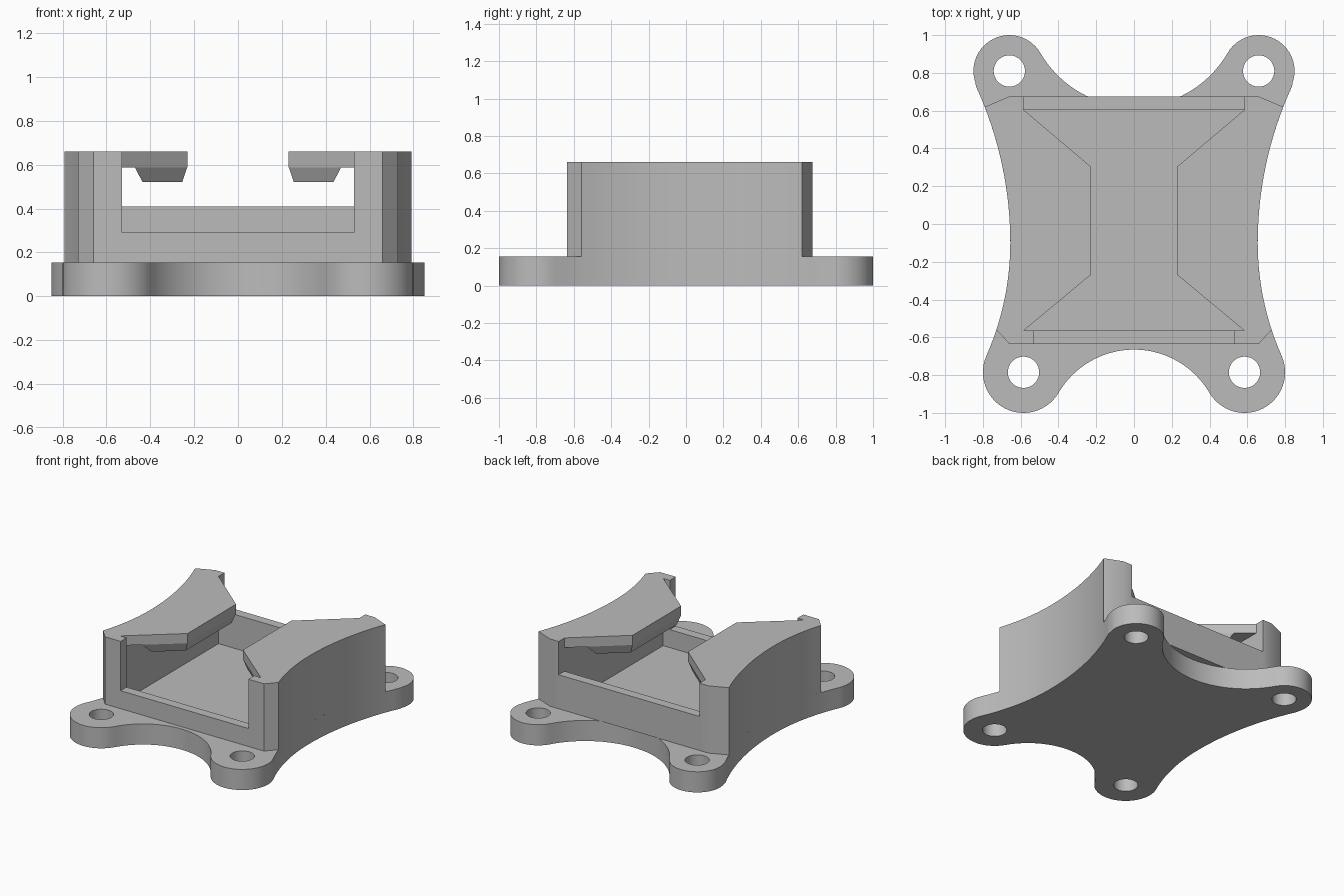
import bpy, bmesh
from math import atan2, cos, sin, pi, sqrt, radians

cube = bpy.data.objects.get("Cube")
if cube:
    bpy.data.objects.remove(cube, do_unlink=True)

GREY = (0.5, 0.5, 0.5, 1)
grey = bpy.data.materials.new("light_grey_plastic")
grey.use_nodes = True
grey.diffuse_color = GREY
grey.node_tree.nodes["Principled BSDF"].inputs["Base Color"].default_value = GREY

PLATE_TOP, WALL_TOP = 0.155, 0.66
WAIST_X, WAIST_Y = 0.655, -0.1
R_FRONT, R_BACK = 1.475, 1.98      # side arc radii either side of the waist


def arc(center, radius, start, end, n):
    """Points on a circle from the direction of start to the direction of end, the short way."""
    cx, cy = center
    a = atan2(start[1] - cy, start[0] - cx)
    turn = (atan2(end[1] - cy, end[0] - cx) - a + pi) % (2 * pi) - pi
    return [(cx + radius * cos(a + turn * i / n), cy + radius * sin(a + turn * i / n))
            for i in range(n + 1)]


def finish(obj):
    obj.data.materials.clear()
    obj.data.materials.append(grey)
    bpy.ops.object.select_all(action='DESELECT')
    obj.select_set(True)
    bpy.context.view_layer.objects.active = obj
    bpy.ops.object.shade_smooth_by_angle(angle=radians(25))
    return obj


def loft(name, bottom, top, z0, z1):
    """Closed solid between two outlines with the same number of points."""
    bm = bmesh.new()
    lo = [bm.verts.new((x, y, z0)) for x, y in bottom]
    hi = [bm.verts.new((x, y, z1)) for x, y in top]
    bm.faces.new(lo)
    bm.faces.new(hi)
    for i in range(len(lo)):
        j = (i + 1) % len(lo)
        bm.faces.new((lo[i], lo[j], hi[j], hi[i]))
    bmesh.ops.recalc_face_normals(bm, faces=bm.faces)
    mesh = bpy.data.meshes.new(name)
    bm.to_mesh(mesh)
    bm.free()
    obj = bpy.data.objects.new(name, mesh)
    bpy.context.collection.objects.link(obj)
    return finish(obj)


def prism(name, outline, z0, z1):
    return loft(name, outline, outline, z0, z1)


def pair(name, bottom, top, z0, z1):
    """One solid on each side of the centre line."""
    for side, s in (("left", 1), ("right", -1)):
        loft(f"{side}_{name}", [(s * x, y) for x, y in bottom],
             [(s * x, y) for x, y in top], z0, z1)


def rect(x, y0, y1):
    return [(-x, y0), (x, y0), (x, y1), (-x, y1)]


def side_x(y):
    r = R_BACK if y > WAIST_Y else R_FRONT
    return WAIST_X + r - sqrt(r * r - (y - WAIST_Y) ** 2)


# Base plate: four round ears joined by concave arcs, with screw holes
ear_f, ear_b, r_ear_f, r_ear_b = (0.585, -0.785), (0.66, 0.81), 0.215, 0.19
r_front_arc, r_back_arc = 0.463, 0.573
front_c, back_c = (0, -0.665 - r_front_arc), (0, 0.62 + r_back_arc)
side_fc, side_bc = (WAIST_X + R_FRONT, WAIST_Y), (WAIST_X + R_BACK, WAIST_Y)
waist = (WAIST_X, WAIST_Y)
half = (arc(front_c, r_front_arc, (0, 0), ear_f, 16)
        + arc(ear_f, r_ear_f, front_c, side_fc, 28)[1:-1]
        + arc(side_fc, R_FRONT, ear_f, waist, 14)
        + arc(side_bc, R_BACK, waist, ear_b, 16)[1:]
        + arc(ear_b, r_ear_b, side_bc, back_c, 28)[1:-1]
        + arc(back_c, r_back_arc, ear_b, (0, 0), 16))
outline = half + [(-x, y) for x, y in reversed(half[1:-1])]
loops = [outline]
for cx, cy in (ear_f, ear_b):
    for s in (1, -1):
        loops.append([(s * cx + 0.083 * cos(2 * pi * i / 32), cy + 0.083 * sin(2 * pi * i / 32))
                      for i in range(32)])
curve = bpy.data.curves.new("plate_profile", 'CURVE')
curve.dimensions = '2D'
curve.fill_mode = 'BOTH'
curve.extrude = PLATE_TOP / 2
for loop in loops:
    spline = curve.splines.new('POLY')
    spline.points.add(len(loop) - 1)
    for p, (x, y) in zip(spline.points, loop):
        p.co = (x, y, 0, 1)
    spline.use_cyclic_u = True
profile = bpy.data.objects.new("plate_profile", curve)
bpy.context.collection.objects.link(profile)
bpy.context.view_layer.update()
mesh = bpy.data.meshes.new_from_object(
    profile.evaluated_get(bpy.context.evaluated_depsgraph_get()))
bpy.data.objects.remove(profile, do_unlink=True)
bm = bmesh.new()
bm.from_mesh(mesh)
bmesh.ops.remove_doubles(bm, verts=bm.verts, dist=0.0005)
bmesh.ops.translate(bm, verts=bm.verts, vec=(0, 0, PLATE_TOP / 2))
bmesh.ops.recalc_face_normals(bm, faces=bm.faces)
bm.to_mesh(mesh)
bm.free()
plate = bpy.data.objects.new("base_plate", mesh)
bpy.context.collection.objects.link(plate)
finish(plate)

# Side walls: concave outside, flat inside, chamfered corner posts
Y_FRONT, Y_BACK, IN_FRONT, IN_BACK, IN_X, GAP_X = -0.635, 0.675, -0.565, 0.605, 0.585, 0.53
steps = 28
curve_ys = [0.62 + (-0.56 - 0.62) * i / steps for i in range(steps + 1)]
wall = ([(IN_X, Y_BACK), (0.66, Y_BACK)] + [(side_x(y), y) for y in curve_ys]
        + [(0.66, Y_FRONT), (GAP_X, Y_FRONT), (GAP_X, IN_FRONT), (IN_X, IN_FRONT)])
pair("side_wall", wall, wall, PLATE_TOP, WALL_TOP)

# Low end walls
prism("front_sill", rect(GAP_X, Y_FRONT, IN_FRONT), PLATE_TOP, 0.29)
prism("back_sill", rect(IN_X, IN_BACK, Y_BACK), PLATE_TOP, 0.41)

# Overhanging retaining flanges with tapered ribs underneath
flange = [(0.23, -0.27), (IN_X, IN_FRONT), (IN_X, IN_BACK), (0.23, 0.305)]
pair("flange", flange, flange, 0.587, WALL_TOP)
rib_top = [(0.232, -0.27), (0.47, -0.467), (0.47, 0.505), (0.232, 0.305)]
rib_bottom = [(0.255, -0.255), (0.435, -0.405), (0.435, 0.445), (0.255, 0.29)]
pair("flange_rib", rib_bottom, rib_top, 0.52, 0.587)
